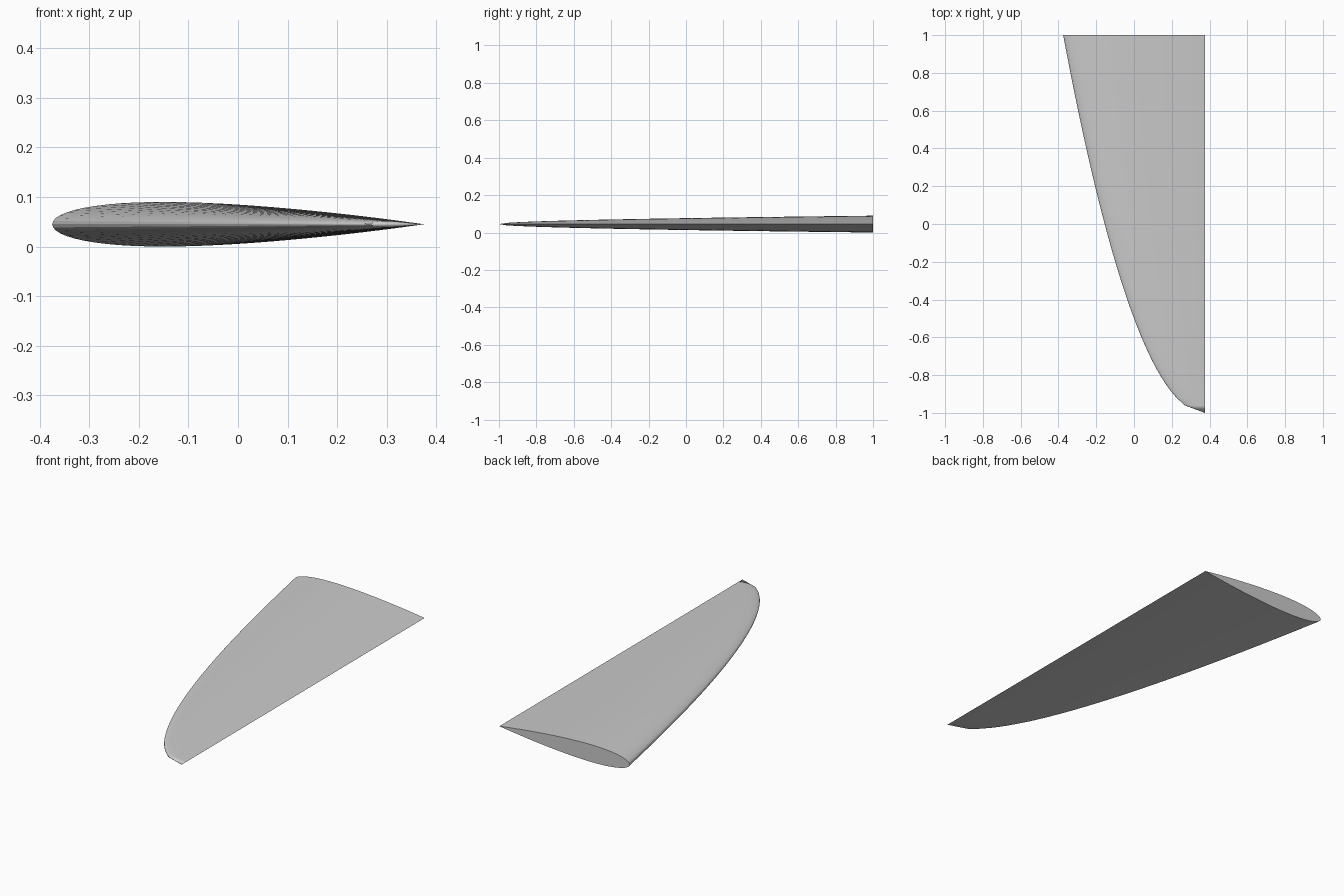
import bpy, bmesh, math

if "Cube" in bpy.data.objects:
    bpy.data.objects.remove(bpy.data.objects["Cube"])

ROOT_CHORD = 0.75
THICKNESS = 0.12
SPANS = 50      # stations from root to tip
STEPS = 32      # points along each side of the section


def half_thickness(t):
    """Symmetric airfoil half thickness at chord fraction t (closed tail)."""
    return 5 * THICKNESS * (0.2969 * math.sqrt(t) - 0.1260 * t - 0.3516 * t**2
                            + 0.2843 * t**3 - 0.1036 * t**4)


# Closed section: tail over the top to the nose, back along the underside
ts = [(1 - math.cos(math.pi * i / STEPS)) / 2 for i in range(STEPS + 1)]
section = [(t, half_thickness(t)) for t in reversed(ts)]
section += [(t, -half_thickness(t)) for t in ts[1:-1]]
section[0] = (1.0, 0.0)

grey = bpy.data.materials.new("light_grey")
grey.diffuse_color = (0.6, 0.6, 0.6, 1)
grey.use_nodes = True
grey.node_tree.nodes["Principled BSDF"].inputs["Base Color"].default_value = grey.diffuse_color

# Wing: straight trailing edge, parabolic leading edge, chord shrinks to the tip
bm = bmesh.new()
rings = []
for k in range(SPANS):
    s = 1 - k / SPANS
    chord = ROOT_CHORD * math.sqrt(s)
    rings.append([bm.verts.new((ROOT_CHORD / 2 - chord * (1 - t), 2 * s - 1,
                                0.045 + z * chord)) for t, z in section])
tip = bm.verts.new((ROOT_CHORD / 2, -1, 0.045))

n = len(section)
for a, b in zip(rings, rings[1:]):
    for i in range(n):
        j = (i + 1) % n
        bm.faces.new((a[i], a[j], b[j], b[i]))
for i in range(n):
    bm.faces.new((rings[-1][i], rings[-1][(i + 1) % n], tip))
bm.faces.new(rings[0])      # flat root cap
bmesh.ops.recalc_face_normals(bm, faces=bm.faces)

mesh = bpy.data.meshes.new("wing")
bm.to_mesh(mesh)
bm.free()
mesh.materials.append(grey)
wing = bpy.data.objects.new("wing", mesh)
bpy.context.collection.objects.link(wing)

# Smooth skin with crisp root and trailing edges
bpy.context.view_layer.objects.active = wing
wing.select_set(True)
bpy.ops.object.shade_smooth_by_angle(angle=math.radians(15))
